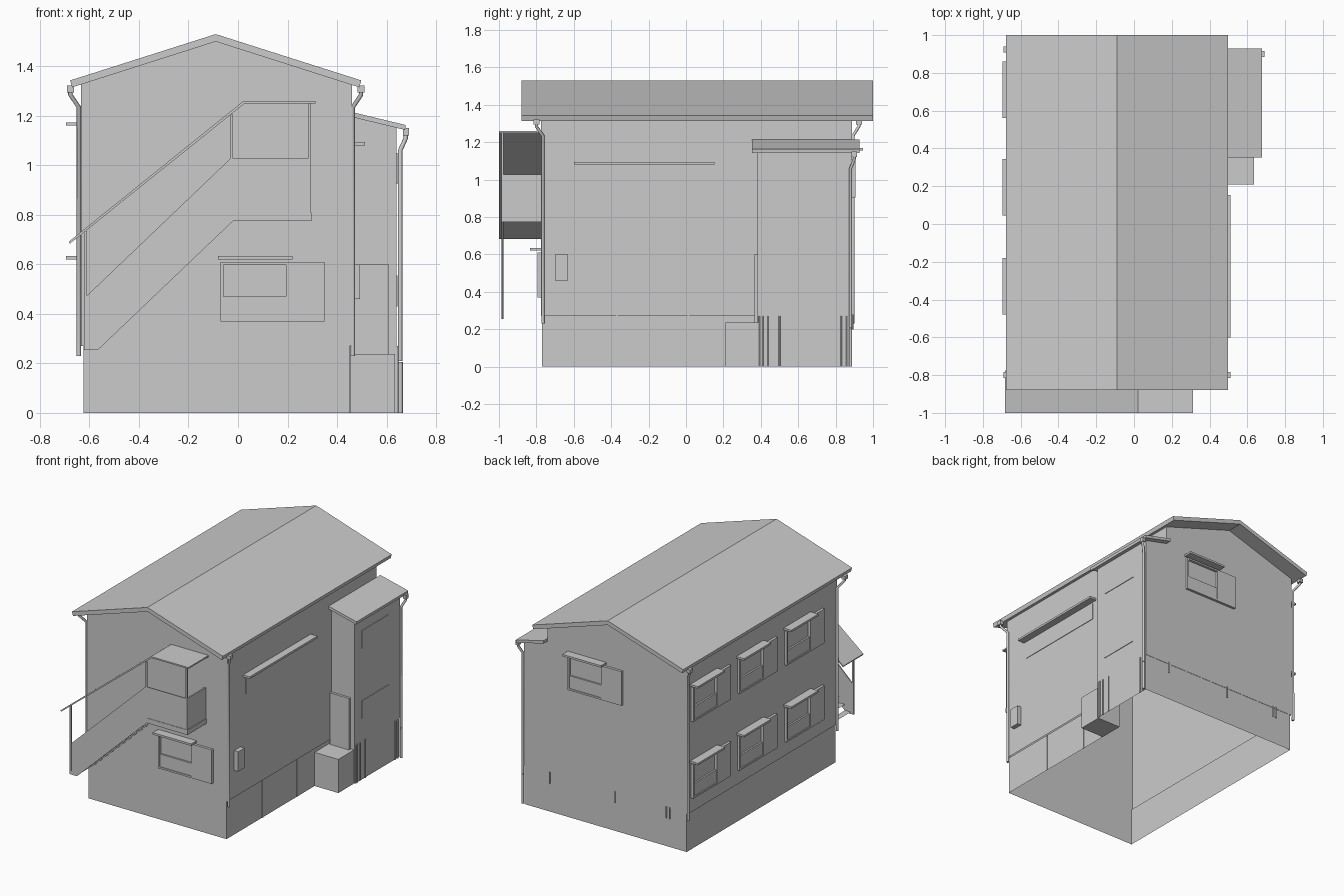
import bpy, bmesh, math
from mathutils import Matrix, Vector

if "Cube" in bpy.data.objects:
    bpy.data.objects.remove(bpy.data.objects["Cube"])


def finish(name, bm, matrix=None):
    bmesh.ops.recalc_face_normals(bm, faces=bm.faces)
    mesh = bpy.data.meshes.new(name)
    bm.to_mesh(mesh)
    bm.free()
    ob = bpy.data.objects.new(name, mesh)
    bpy.context.collection.objects.link(ob)
    if matrix:
        ob.matrix_world = matrix
    return ob


def boxes(name, *spans, matrix=None):
    """Each span is (x0, x1, y0, y1, z0, z1)."""
    bm = bmesh.new()
    for x0, x1, y0, y1, z0, z1 in spans:
        m = Matrix.Translation(((x0 + x1) / 2, (y0 + y1) / 2, (z0 + z1) / 2)) \
            @ Matrix.Diagonal((x1 - x0, y1 - y0, z1 - z0, 1))
        bmesh.ops.create_cube(bm, size=1, matrix=m)
    return finish(name, bm, matrix)


def prism(name, pts, a, b, axis='Y', caps=True, skip=()):
    """Extrude a profile along Y (points are x,z) or Z (points are x,y)."""
    bm = bmesh.new()
    put = (lambda p, t: (p[0], t, p[1])) if axis == 'Y' else (lambda p, t: (p[0], p[1], t))
    lo = [bm.verts.new(put(p, a)) for p in pts]
    hi = [bm.verts.new(put(p, b)) for p in pts]
    n = len(pts)
    for i in range(n):
        if i not in skip:
            j = (i + 1) % n
            bm.faces.new((lo[i], lo[j], hi[j], hi[i]))
    if caps:
        bm.faces.new(lo)
        bm.faces.new(hi)
    return finish(name, bm)


def pipe(name, pts, r):
    cu = bpy.data.curves.new(name, 'CURVE')
    cu.dimensions = '3D'
    cu.bevel_depth = r
    cu.bevel_resolution = 1
    cu.use_fill_caps = True
    sp = cu.splines.new('POLY')
    sp.points.add(len(pts) - 1)
    for p, co in zip(sp.points, pts):
        p.co = (*co, 1)
    ob = bpy.data.objects.new(name, cu)
    bpy.context.collection.objects.link(ob)


# Hollow foundation and walls, open underneath
prism("foundation", [(-.625, -.77), (.45, -.77), (.45, .385), (.64, .385),
                     (.64, .885), (-.625, .885)], 0, .27, 'Z', caps=False)
prism("main_walls", [(-.635, .27), (.46, .27), (.46, 1.33), (-.09, 1.5), (-.635, 1.33)],
      -.775, .887, skip=(0,))
prism("annex_walls", [(.46, .27), (.64, .27), (.64, 1.155), (.46, 1.2)], .382, .887, skip=(0,))

# Roofs
prism("main_roof", [(-.67, 1.315), (-.678, 1.343), (-.09, 1.53), (.498, 1.343),
                    (.49, 1.315), (-.09, 1.5)], -.88, 1.0)
prism("annex_roof", [(.46, 1.195), (.46, 1.215), (.677, 1.163), (.675, 1.143)], .352, .928)

# Entrance box and door panel beside the annex
boxes("entry_block", (.45, .635, .21, .385, 0, .237))
boxes("entry_panel", (.46, .61, .365, .383, .237, .6))
boxes("meter_box", (.46, .492, -.70, -.63, .46, .60))


# Windows with frame, lower panel, side shutter and awning
def window(name, origin, turn):
    m = Matrix.Translation(Vector(origin)) @ Matrix.Rotation(math.radians(turn), 4, 'Z')
    w, h, d, t = .275, .24, -.018, .012
    boxes(name + "_frame", (0, w, d, 0, 0, t), (0, w, d, 0, h - t, h),
          (0, t, d, 0, t, h - t), (w - t, w, d, 0, t, h - t),
          (t, w - t, -.012, 0, t, h * .42), matrix=m)
    boxes(name + "_shutter", (w, w + .145, d, 0, 0, h), matrix=m)
    boxes(name + "_awning", (-.01, .29, -.06, 0, .25, .264), matrix=m)


window("front_window", (-.07, -.775, .37), 0)
window("back_window", (.29, .887, .905), 180)
for row, z in enumerate((.37, .91)):
    for col, y in enumerate((.85, .335, -.19)):
        window(f"left_window_{row}_{col}", (-.635, y, z), -90)

# Long window on the right side and the annex windows
boxes("right_window", (.46, .464, -.575, .12, .95, 1.07))
boxes("right_awning", (.46, .512, -.6, .153, 1.08, 1.095))
for i, z in enumerate((.43, .925)):
    boxes(f"annex_window_{i}", (.64, .644, .46, .76, z, z + .125))

# Outside stair: parapet, stringer, treads, landing
Y0, Y1 = -.987, -.977
prism("stair_parapet", [(-.612, .265), (-.03, .81), (.29, .81), (.29, 1.028),
                        (-.03, 1.028), (-.612, .472)], Y0 + .003, Y1)
prism("stair_stringer", [(-.62, .255), (-.565, .255), (-.02, .775), (.295, .775),
                         (.295, .81), (-.03, .81), (-.62, .268)], Y0, Y1)
boxes("landing_floor", (-.025, .297, Y0, -.775, .775, .81))
boxes("landing_end_panel", (.282, .292, Y0, -.775, .81, 1.028))
bm = bmesh.new()
for i in range(13):
    x, z = -.60 + i * .0445, .268 + i * .0418
    bm.faces.new([bm.verts.new(c) for c in ((x, Y1, z), (x + .045, Y1, z),
                                            (x + .045, -.775, z), (x, -.775, z))])
finish("stair_treads", bm)
boxes("stair_posts", (-.622, -.61, Y0, Y1, .255, .735), (-.03, -.02, Y0, Y1, .81, 1.205),
      (.282, .293, Y0, Y1, .81, 1.25))
prism("stair_canopy", [(-.68, .683), (-.683, .692), (.022, 1.26), (.313, 1.26),
                       (.313, 1.25), (.027, 1.25)], -1.0, -.775)

# Downpipes with hoppers
for name, hx, hy, x, y in (("front_left", -.677, -.8, -.643, -.765),
                           ("front_right", .497, -.8, .464, -.765),
                           ("back_left", -.677, .925, -.643, .893)):
    boxes(name + "_hopper", (hx - .014, hx + .014, hy - .016, hy + .016, 1.295, 1.322))
    pipe(name + "_downpipe", [(hx, hy, 1.3), (hx, hy, 1.285), (x, y, 1.235), (x, y, .23)], .009)
boxes("annex_hopper", (.667, .69, .885, .915, 1.12, 1.15))
pipe("annex_downpipe", [(.678, .9, 1.125), (.678, .9, 1.11), (.655, .88, 1.06), (.655, .88, .21)], .009)
pipe("annex_drain", [(.656, .88, .205), (.656, .88, 0)], .01)

# Small pipes along the foundation
for i, y in enumerate((-.37, .012)):
    boxes(f"foundation_strip_{i}", (.449, .454, y - .004, y + .004, 0, .27))
for i, y in enumerate((.395, .41, .44, .5, .83, .86)):
    pipe(f"annex_pipe_{i}", [(.643, y, 0), (.643, y, .27)], .005)
for i, x in enumerate((.44, -.07, -.47, -.495)):
    pipe(f"back_pipe_{i}", [(x, .89, .2), (x, .89, .28)], .005)
